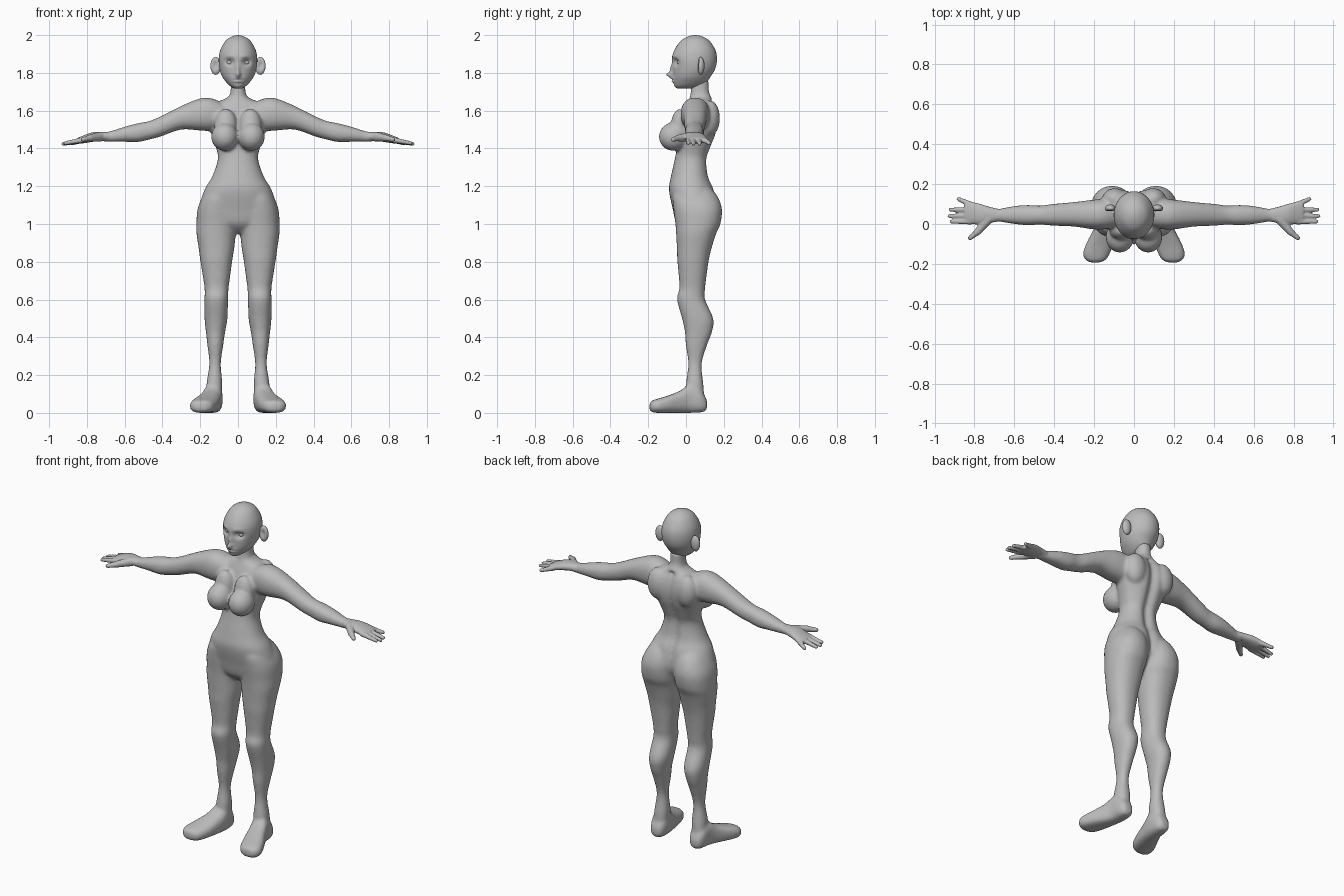
import bpy, bmesh, math
from mathutils import Vector

skin = bpy.data.materials.new("grey clay")
skin.diffuse_color = (0.5, 0.5, 0.5, 1)


def spline(rows, steps=5):
    """Smooth curve through rows of numbers."""
    out = []
    for i in range(len(rows) - 1):
        p = [rows[max(0, min(len(rows) - 1, i + k))] for k in (-1, 0, 1, 2)]
        for s in range(steps):
            t = s / steps
            out.append([0.5 * (2 * b + (c - a) * t + (2 * a - 5 * b + 4 * c - d) * t * t
                               + (3 * b - a - 3 * c + d) * t ** 3) for a, b, c, d in zip(*p)])
    return out + [list(rows[-1])]


def loft(bm, rows, axis, side=1, n=40, power=0.9):
    """Closed tube; each row is position on axis, then low and high limits of the other two axes."""
    rings = []
    for t, a0, a1, b0, b1 in spline(rows):
        ring = []
        for k in range(n):
            c, s = math.cos(2 * math.pi * k / n), math.sin(2 * math.pi * k / n)
            a = (a0 + a1) / 2 + (a1 - a0) / 2 * math.copysign(abs(c) ** power, c)
            b = (b0 + b1) / 2 + (b1 - b0) / 2 * math.copysign(abs(s) ** power, s)
            x, y, z = {"x": (t, a, b), "y": (a, t, b), "z": (a, b, t)}[axis]
            ring.append(bm.verts.new((x * side, y, z)))
        rings.append(ring)
    for r, q in zip(rings, rings[1:]):
        for k in range(n):
            bm.faces.new((r[k], r[(k + 1) % n], q[(k + 1) % n], q[k]))
    bm.faces.new(rings[0])
    bm.faces.new(rings[-1])
    return [v for r in rings for v in r]


def ball(bm, c, size, seg=24):
    vs = bmesh.ops.create_uvsphere(bm, u_segments=seg, v_segments=seg * 2 // 3, radius=1)["verts"]
    for v in vs:
        v.co = Vector([c[i] + v.co[i] * size[i] for i in range(3)])
    return vs


def digit(bm, p, q, r0, r1):
    """Finger made of overlapping balls."""
    for i in range(13):
        f = i / 12
        r = r0 + (r1 - r0) * f
        ball(bm, Vector(p).lerp(Vector(q), f), (r, r, r), 12)


def finish(bm, name, voxel=0, smooth=0):
    bmesh.ops.recalc_face_normals(bm, faces=bm.faces)
    me = bpy.data.meshes.new(name)
    bm.to_mesh(me)
    bm.free()
    ob = bpy.data.objects.new(name, me)
    bpy.context.collection.objects.link(ob)
    me.materials.append(skin)
    me.shade_smooth()
    if voxel:
        m = ob.modifiers.new("blend", "REMESH")
        m.mode, m.voxel_size, m.use_smooth_shade = "VOXEL", voxel, True
        m = ob.modifiers.new("soften", "SMOOTH")
        m.factor, m.iterations = 0.5, smooth
    return ob


def bell(d, w):
    return math.exp(-(d / w) ** 2)


# Body: torso with neck, then limbs, blended into one skin
bm = bmesh.new()
torso = [(1.76, .038, .03, .12), (1.70, .04, .025, .122), (1.67, .055, .02, .135),
         (1.645, .11, .01, .145), (1.61, .15, -.005, .162), (1.55, .165, -.025, .172),
         (1.48, .142, -.045, .162), (1.40, .115, -.05, .132), (1.34, .107, -.06, .114),
         (1.25, .137, -.08, .122), (1.18, .178, -.09, .15), (1.08, .205, -.07, .165),
         (1.0, .17, -.05, .13), (.95, .07, .0, .1)]
for v in loft(bm, [(z, -w, w, a, b) for z, w, a, b in torso], "z", n=64):
    if v.co.y > .06 and v.co.z < 1.66:    # spine groove
        v.co.y -= .022 * bell(v.co.x, .025)
leg = [(1.2, .03, .15, -.04, .12), (1.15, .012, .185, -.07, .165), (1.08, .002, .214, -.066, .19),
       (1.0, .004, .22, -.056, .182), (.945, .012, .219, -.052, .158), (.87, .02, .208, -.048, .135),
       (.81, .03, .2, -.046, .121), (.735, .04, .188, -.039, .11), (.66, .05, .177, -.035, .101),
       (.6, .053, .177, -.047, .101), (.5, .056, .177, -.021, .144), (.43, .068, .17, -.006, .138),
       (.36, .078, .162, -.001, .112), (.26, .091, .152, .012, .083), (.15, .083, .167, .0, .092),
       (.05, .09, .17, .0, .1)]
foot = [(.112, .11, .15, .025, .06), (.1, .095, .165, .008, .09), (.07, .083, .178, .002, .13),
        (.02, .082, .185, .0, .15), (-.03, .09, .205, .0, .118), (-.1, .105, .24, .0, .09),
        (-.15, .122, .255, .0, .075), (-.18, .142, .243, .004, .065), (-.193, .17, .22, .015, .05)]
arm = [(.08, -.01, .12, 1.53, 1.64), (.14, -.025, .125, 1.495, 1.665), (.2, -.027, .122, 1.495, 1.665),
       (.3, -.013, .11, 1.5, 1.625), (.41, -.008, .1, 1.463, 1.57), (.47, -.003, .092, 1.447, 1.545),
       (.53, -.006, .095, 1.434, 1.533), (.6, .0, .09, 1.435, 1.515), (.68, .012, .076, 1.435, 1.49),
       (.72, .01, .08, 1.437, 1.488)]
for s in (1, -1):
    loft(bm, leg, "z", s)
    loft(bm, foot, "y", s, power=.75)
    loft(bm, arm, "x", s)
    ball(bm, (.071 * s, -.066, 1.462), (.071, .078, .075))       # breast
    ball(bm, (.065 * s, -.03, 1.52), (.06, .05, .09))            # upper breast slope
    ball(bm, (.095 * s, .125, 1.56), (.065, .055, .095))         # shoulder blade
finish(bm, "body", .009, 6)

# Hands: palm, four fingers and a thumb
bm = bmesh.new()
palm = [(.67, .014, .074, 1.438, 1.487), (.72, .006, .085, 1.44, 1.488), (.77, -.002, .1, 1.435, 1.485),
        (.82, .0, .112, 1.427, 1.468), (.85, .008, .108, 1.427, 1.455)]
fingers = [(.012, .012, .925, 1.428), (.042, .04, .935, 1.424), (.071, .072, .93, 1.424), (.098, .125, .89, 1.426)]
for s in (1, -1):
    loft(bm, palm, "x", s)
    for y0, y1, x, z in fingers:
        digit(bm, (.82 * s, y0, 1.445), ((x - .01) * s, y1, z), .0155, .0105)
    digit(bm, (.73 * s, .025, 1.462), (.785 * s, -.04, 1.455), .026, .018)
    digit(bm, (.785 * s, -.04, 1.455), (.822 * s, -.07, 1.447), .017, .012)
finish(bm, "hands", .005, 4)

# Head: loft with eye sockets, nose, lips and brow shaped into the front
bm = bmesh.new()
head = [(2.0, .004, .045, .055), (1.993, .032, .012, .086), (1.97, .066, -.027, .124),
        (1.92, .094, -.062, .156), (1.87, .102, -.074, .164), (1.82, .097, -.07, .154),
        (1.78, .083, -.069, .13), (1.75, .062, -.066, .11), (1.73, .042, -.061, .085),
        (1.718, .022, -.048, .05)]
for v in loft(bm, [(z, -w, w, a, b) for z, w, a, b in head], "z", n=96, power=1):
    x, y, z = v.co
    if y < .01:
        ax = abs(x)
        v.co.y += .026 * bell(ax - .044, .022) * bell(z - 1.857, .017)      # sockets
        v.co.y -= .006 * bell(ax - .042, .03) * bell(z - 1.888, .012)       # brow
        v.co.y -= .034 * bell(x, .012) * bell(z - 1.79, .013)               # nose tip
        v.co.y -= .014 * bell(x, .010) * bell(z - 1.818, .024)              # nose bridge
        v.co.y -= .012 * bell(x, .024) * (bell(z - 1.771, .006) + bell(z - 1.756, .006))  # lips
        v.co.y += .008 * bell(x, .026) * bell(z - 1.7635, .003)             # mouth line
finish(bm, "head")

# Eyes
bm = bmesh.new()
for s in (1, -1):
    ball(bm, (.043 * s, -.026, 1.855), (.02, .02, .016))
finish(bm, "eyes")

# Ears: flattened outer shells with a hollow at the front
bm = bmesh.new()
for s in (1, -1):
    for v in ball(bm, (.118 * s, .078, 1.837), (.028, .02, .047), 32):
        dx, dz = v.co.x - .12 * s, v.co.z - 1.842
        if v.co.y < .078:
            v.co.y += .014 * bell(dx, .014) * bell(dz, .025)
finish(bm, "ears")
